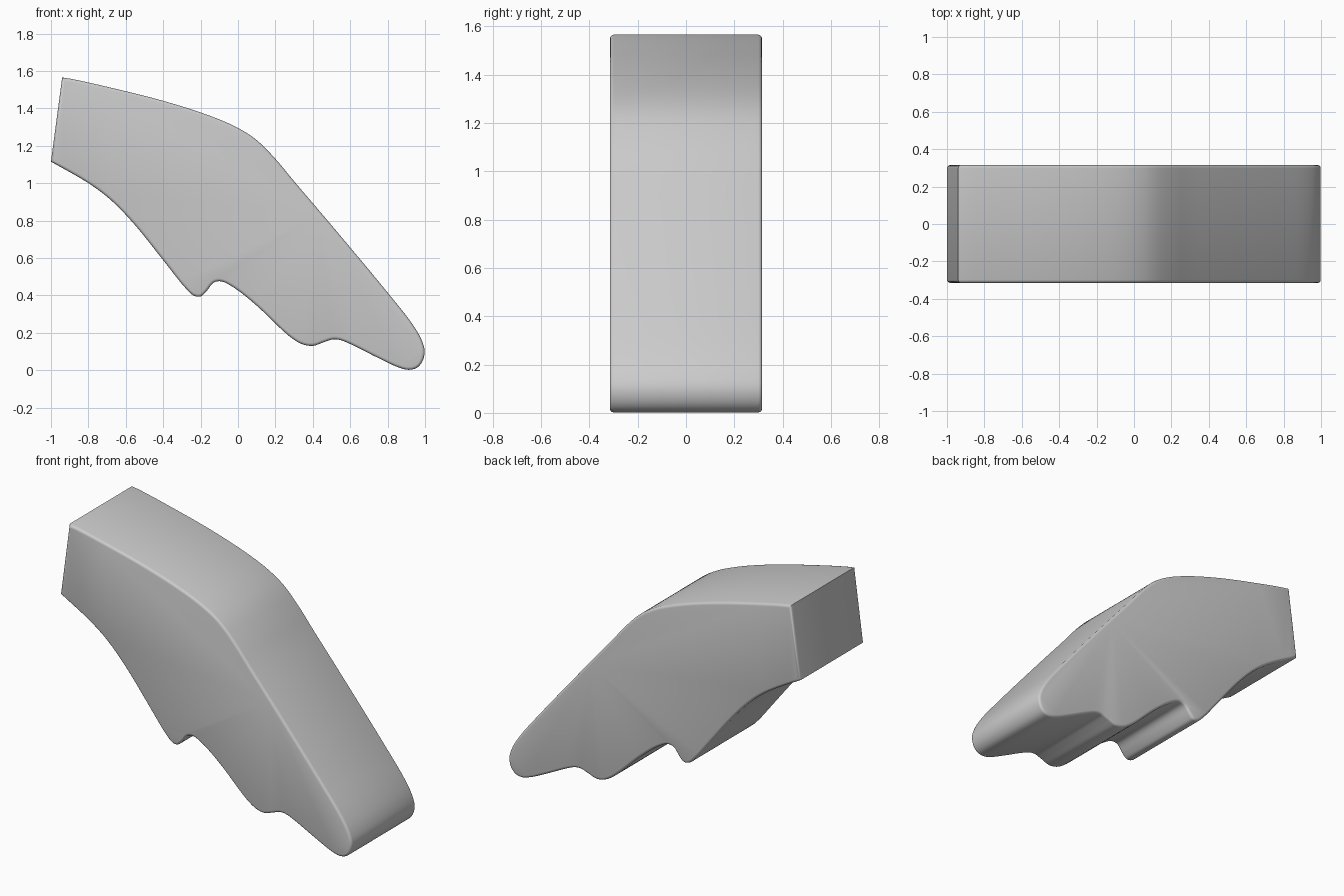
import bpy, bmesh, math
from mathutils import Vector

if "Cube" in bpy.data.objects:
    bpy.data.objects.remove(bpy.data.objects["Cube"])

HALF_WIDTH = 0.315

# Side outline (x, z): top edge, rounded tip, wavy underside; both ends meet the flat rear end
OUTLINE = [(-0.94, 1.565), (-0.88, 1.555), (-0.7, 1.515), (-0.4, 1.44), (-0.15, 1.36),
           (0, 1.295), (0.1, 1.23), (0.2, 1.13), (0.3, 1.01), (0.5, 0.775), (0.8, 0.415),
           (0.93, 0.25), (0.98, 0.165), (0.998, 0.1), (0.985, 0.045), (0.955, 0.012),
           (0.91, 0.002), (0.85, 0.018), (0.75, 0.065), (0.6, 0.14), (0.55, 0.16),
           (0.51, 0.165), (0.46, 0.15), (0.4, 0.13), (0.34, 0.14), (0.27, 0.185),
           (0.1, 0.345), (-0.02, 0.44), (-0.09, 0.475), (-0.13, 0.468), (-0.17, 0.42),
           (-0.2, 0.394), (-0.235, 0.398), (-0.28, 0.438), (-0.4, 0.588), (-0.55, 0.775),
           (-0.68, 0.91), (-0.8, 1.0), (-1.0, 1.115)]


def smooth_path(points, steps):
    """Centripetal Catmull-Rom samples through an open list of points."""
    p = [Vector(q) for q in points]
    p = [2 * p[0] - p[1]] + p + [2 * p[-1] - p[-2]]
    out = []
    for a, b, c, d in zip(p, p[1:], p[2:], p[3:]):
        t1 = math.sqrt((b - a).length)
        t2 = t1 + math.sqrt((c - b).length)
        t3 = t2 + math.sqrt((d - c).length)
        for i in range(steps):
            t = t1 + (t2 - t1) * i / steps
            q1 = a.lerp(b, t / t1)
            q2 = b.lerp(c, (t - t1) / (t2 - t1))
            q3 = c.lerp(d, (t - t2) / (t3 - t2))
            r1 = q1.lerp(q2, t / t2)
            r2 = q2.lerp(q3, (t - t1) / (t3 - t1))
            out.append(r1.lerp(r2, (t - t1) / (t2 - t1)))
    return out + [p[-2]]


# Curved guard body: extruded outline with softly rounded side rims
bm = bmesh.new()
face = bm.faces.new([bm.verts.new((q.x, -HALF_WIDTH, q.y)) for q in smooth_path(OUTLINE, 4)])
ext = bmesh.ops.extrude_face_region(bm, geom=[face])
moved = [g for g in ext["geom"] if isinstance(g, bmesh.types.BMVert)]
bmesh.ops.translate(bm, verts=moved, vec=(0, 2 * HALF_WIDTH, 0))
bmesh.ops.recalc_face_normals(bm, faces=bm.faces)
rims = [e for e in bm.edges if abs(e.verts[0].co.y - e.verts[1].co.y) < 1e-5]
bmesh.ops.bevel(bm, geom=rims, offset=0.016, offset_type='OFFSET', segments=3,
                profile=0.5, affect='EDGES', clamp_overlap=False)

mesh = bpy.data.meshes.new("guard_body")
bm.to_mesh(mesh)
bm.free()
body = bpy.data.objects.new("guard_body", mesh)
bpy.context.collection.objects.link(body)
bpy.context.view_layer.objects.active = body
body.select_set(True)
bpy.ops.object.shade_smooth_by_angle(angle=math.radians(35))
